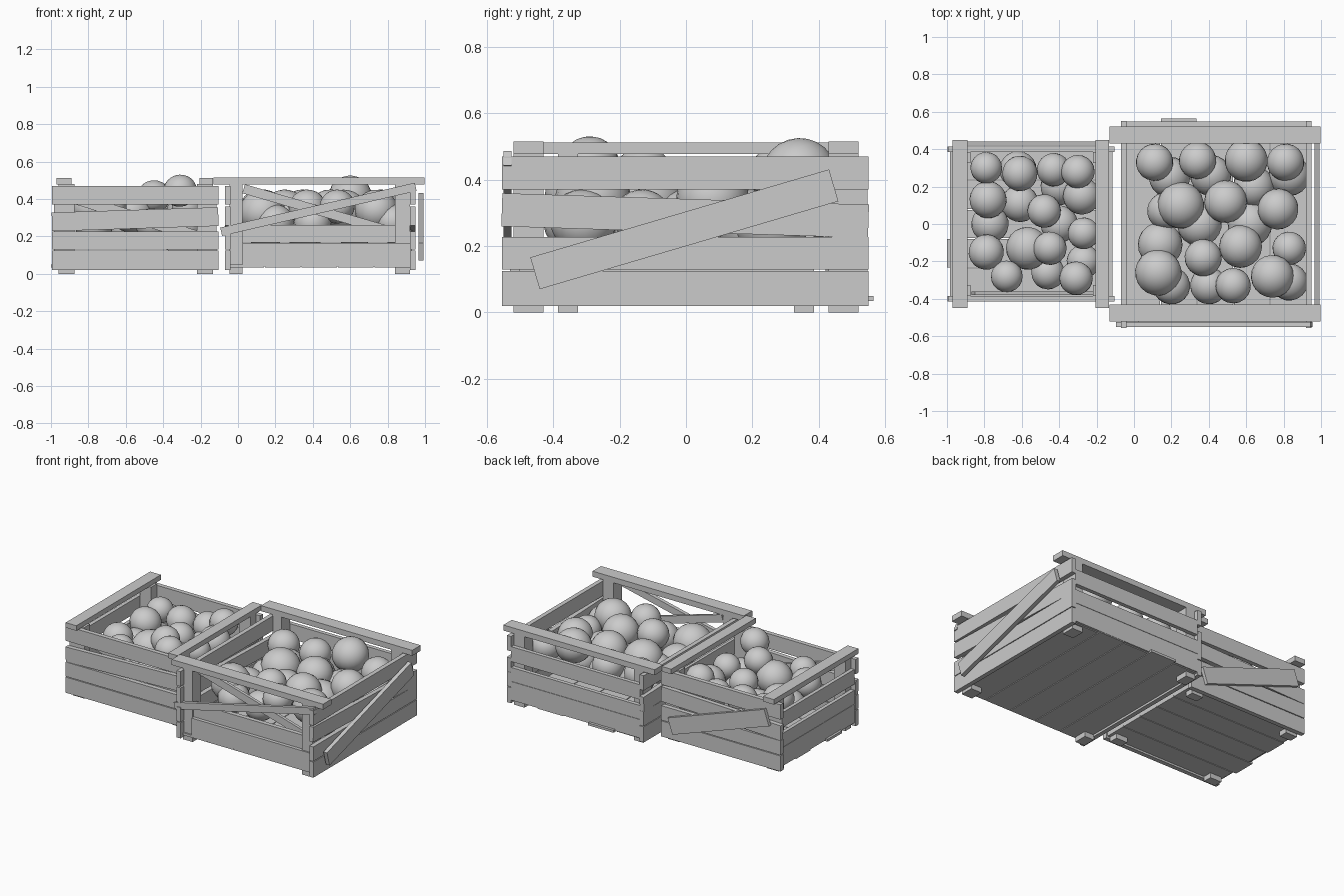
import bpy, math, random
from mathutils import Matrix, Vector

random.seed(4)
cube = bpy.data.objects.get("Cube")
if cube:
    bpy.data.objects.remove(cube, do_unlink=True)

grey = bpy.data.materials.new("plain grey")
grey.use_nodes = True
tone = (0.6, 0.6, 0.6, 1)
grey.diffuse_color = tone
grey.node_tree.nodes["Principled BSDF"].inputs["Base Color"].default_value = tone


def box(name, xs, ys, zs, axis="Y", tilt=0):
    """Board given by its extents, optionally tilted about its centre."""
    bpy.ops.mesh.primitive_cube_add(size=1)
    ob = bpy.context.object
    ob.name = name
    spans = (xs, ys, zs)
    size = Vector([b - a for a, b in spans])
    ob.data.transform(Matrix.Diagonal(size).to_4x4())
    ob.data.transform(Matrix.Rotation(math.radians(tilt), 4, axis))
    ob.location = [(a + b) / 2 for a, b in spans]
    ob.data.materials.append(grey)
    return ob


def brace(name, start, end, fixed, width, along):
    """Slanted board between two (horizontal, z) points in a wall plane."""
    dx, dz = end[0] - start[0], end[1] - start[1]
    half = math.hypot(dx, dz) / 2
    mid, z = (start[0] + end[0]) / 2, (start[1] + end[1]) / 2
    run, rise = (mid - half, mid + half), (z - width / 2, z + width / 2)
    angle = math.degrees(math.atan2(dz, dx))
    if along == "x":
        return box(name, run, fixed, rise, "Y", -angle)
    return box(name, fixed, run, rise, "X", angle)


def wall(name, levels, run, fixed, along, slant=0):
    """Stack of horizontal planks; the third one may hang crooked."""
    for i, zs in enumerate(levels):
        tilt = slant if i == 2 else 0
        if along == "x":
            box(name, run, fixed, zs, "Y", tilt)
        else:
            box(name, fixed, run, zs, "X", tilt)


def fruit(name, spots, top):
    """Slightly flattened balls whose crowns lie at the given height."""
    for x, y, r in spots:
        bpy.ops.mesh.primitive_uv_sphere_add(
            segments=20, ring_count=12, radius=r, location=(x, y, top - r * 0.95))
        ob = bpy.context.object
        ob.name = name
        ob.scale.z = 0.95
        ob.rotation_euler = [random.uniform(-0.4, 0.4) for _ in range(3)]
        ob.data.materials.append(grey)
        bpy.ops.object.shade_smooth()


full = [(.02, .125), (.13, .227), (.242, .342), (.37, .47)]
low = [(.04, .165), (.167, .26)]
high = low + [(.3, .4)]

# Large crate: solid plank walls on both x sides
for side, fixed in (("left", (.92, .95)), ("right", (-.07, -.04))):
    wall("large_%s_plank" % side, full, (-.555, .55), fixed, "y", -1.8)
brace("large_left_brace", (-.455, .118), (.445, .383), (.965, .992), .1, "y")

# Large crate: corner posts and rails on both y sides
for s, side in ((-1, "front"), (1, "back")):
    inner = sorted((s * .43, s * .52))
    for xs in ((-.045, .025), (.84, .92)):
        box("large_%s_post" % side, xs, inner, (0, .48))
    box("large_%s_rail" % side, (-.13, .998), inner, (.478, .515))

# Large crate: open front with crossed braces, taller plank wall behind
box("large_front_low_plank", (.025, .93), (-.53, -.5), low[0])
box("large_front_upper_plank", (-.03, .92), (-.51, -.48), low[1])
brace("large_front_brace", (-.09, .225), (.95, .465), (-.55, -.525), .045, "x")
brace("large_inner_brace", (.03, .455), (.84, .22), (-.45, -.43), .05, "x")
wall("large_back_plank", high, (-.04, .92), (.52, .547), "x")

# Small crate: solid plank walls on both y sides
for side, fixed in (("front", (-.415, -.385)), ("back", (.385, .415))):
    wall("small_%s_plank" % side, full, (-.995, -.105), fixed, "x", -1.8)
brace("small_back_brace", (-.91, .37), (-.19, .12), (.42, .442), .11, "x")
brace("small_inner_brace", (-.86, .4), (-.22, .2), (-.38, -.36), .06, "x")

# Small crate: posts, rails and plank walls on both x sides
for side, rail, post, plank in (
        ("right", (-.97, -.89), (-.96, -.875), (-.985, -.96)),
        ("left", (-.205, -.135), (-.22, -.135), (-.135, -.115))):
    box("small_%s_rail" % side, rail, (-.45, .45), (.478, .512))
    for ys in ((-.385, -.325), (.325, .385)):
        box("small_%s_post" % side, post, ys, (0, .48))
    wall("small_%s_plank" % side, high, (-.385, .385), plank, "y")

# Floors of wide boards with uneven ends
for i, end in enumerate((.54, .565, .535, .545, .53)):
    x = -.05 + i * .195
    box("large_floor_board", (x, x + .19), (-.53, end), (.034, .05))
for i, end in enumerate((-.975, -1, -.97, -.985, -.975)):
    y = -.39 + i * .157
    box("small_floor_board", (end, -.115), (y, y + .152), (.033, .05))

# Fruit in the large crate
fruit("large_fruit", [
    (.11, .33, .1), (.34, .34, .1), (.81, .33, .1), (.25, .1, .125),
    (.49, .12, .115), (.77, .08, .11), (.37, -.18, .1), (.57, -.12, .115),
    (.13, -.26, .125), (.74, -.28, .115), (.53, -.33, .095)], .45)
fruit("large_high_fruit", [(.6, .34, .115)], .525)
fruit("large_lower_fruit", [
    (.19, .25, .11), (.41, .26, .11), (.83, .26, .11), (.14, -.11, .12),
    (.83, -.13, .09), (.2, -.33, .1), (.4, -.33, .1), (.83, -.31, .1),
    (.64, .2, .11), (.62, 0, .12), (.35, 0, .12), (.17, .07, .1)], .37)

# Fruit in the small crate
fruit("small_fruit", [
    (-.79, .3, .085), (-.61, .27, .095), (-.43, .29, .09), (-.78, .13, .1),
    (-.48, .07, .09), (-.28, .15, .1), (-.27, -.05, .085), (-.57, -.13, .115),
    (-.79, -.15, .095), (-.68, -.28, .085)], .44)
fruit("small_high_fruit", [(-.45, -.13, .09), (-.3, .28, .09)], .5)
fruit("small_top_fruit", [(-.31, -.29, .09)], .53)
fruit("small_lower_fruit", [
    (-.61, .11, .1), (-.77, 0, .1), (-.46, -.26, .09), (-.27, -.2, .09),
    (-.62, .29, .1), (-.4, .2, .1), (-.4, 0, .1)], .35)
